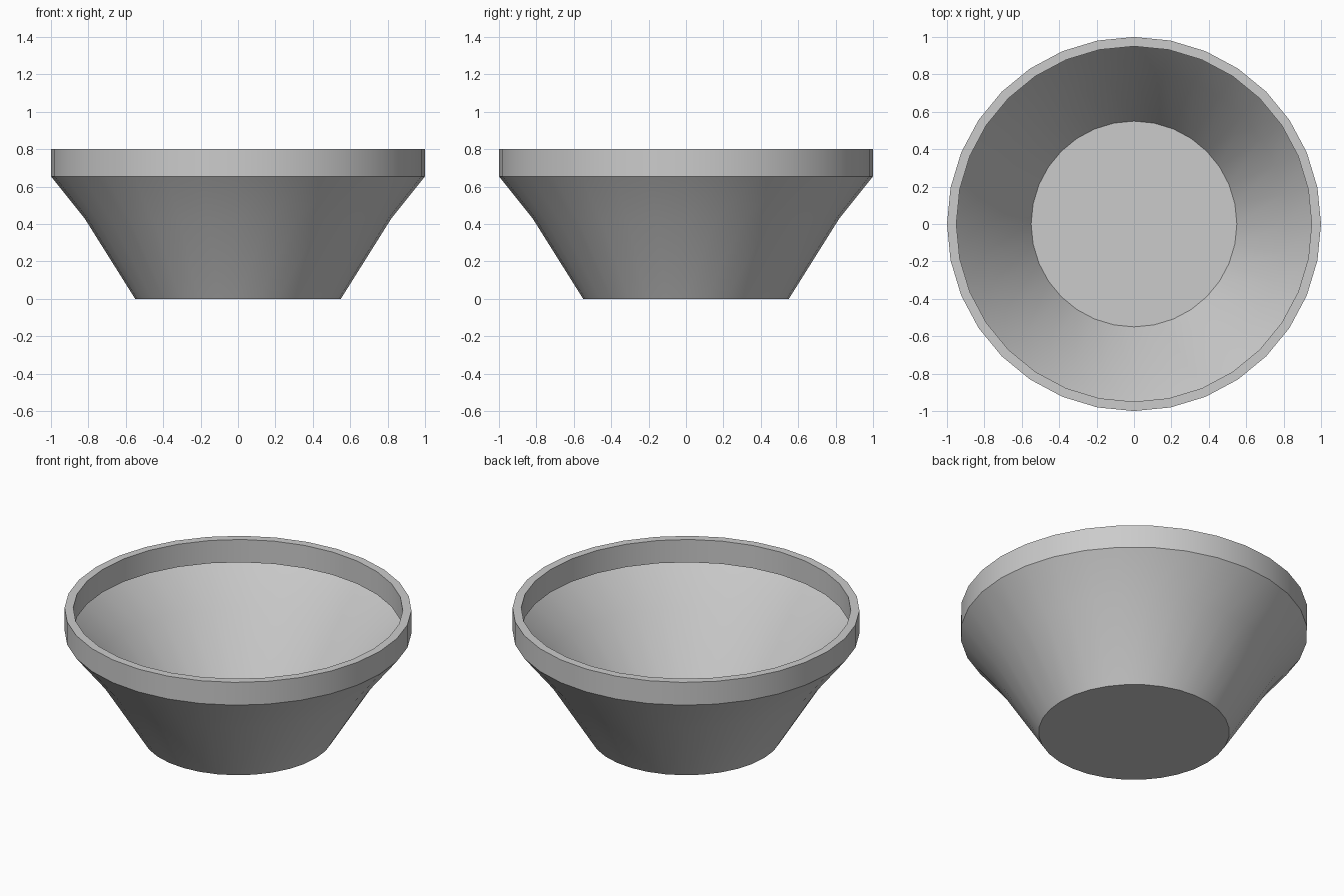
import bpy, bmesh
from math import cos, sin, tau, radians

if "Cube" in bpy.data.objects:
    bpy.data.objects.remove(bpy.data.objects["Cube"])

SEGMENTS = 32


def lathe(name, profile, closed=False, floor=False):
    """Spin an (r, z) profile around the z axis."""
    bm = bmesh.new()
    rings = [[bm.verts.new((r * cos(tau * i / SEGMENTS), r * sin(tau * i / SEGMENTS), z))
              for i in range(SEGMENTS)] for r, z in profile]
    pairs = list(zip(rings, rings[1:]))
    if closed:
        pairs.append((rings[-1], rings[0]))
    for a, b in pairs:
        for i in range(SEGMENTS):
            j = (i + 1) % SEGMENTS
            bm.faces.new((a[i], a[j], b[j], b[i]))
    if floor:
        bm.faces.new(rings[0][::-1])
    mesh = bpy.data.meshes.new(name)
    bm.to_mesh(mesh)
    bm.free()
    obj = bpy.data.objects.new(name, mesh)
    bpy.context.collection.objects.link(obj)
    bpy.ops.object.select_all(action='DESELECT')
    obj.select_set(True)
    bpy.context.view_layer.objects.active = obj
    bpy.ops.object.shade_smooth_by_angle(angle=radians(30))
    return obj


# Thin flared bowl with a flat floor
lathe("bowl", [(0.55, 0), (0.82, 0.43), (1.0, 0.655)], floor=True)

# Thick upright rim band
lathe("rim", [(1.0, 0.655), (1.0, 0.8), (0.95, 0.8), (0.95, 0.655)], closed=True)
